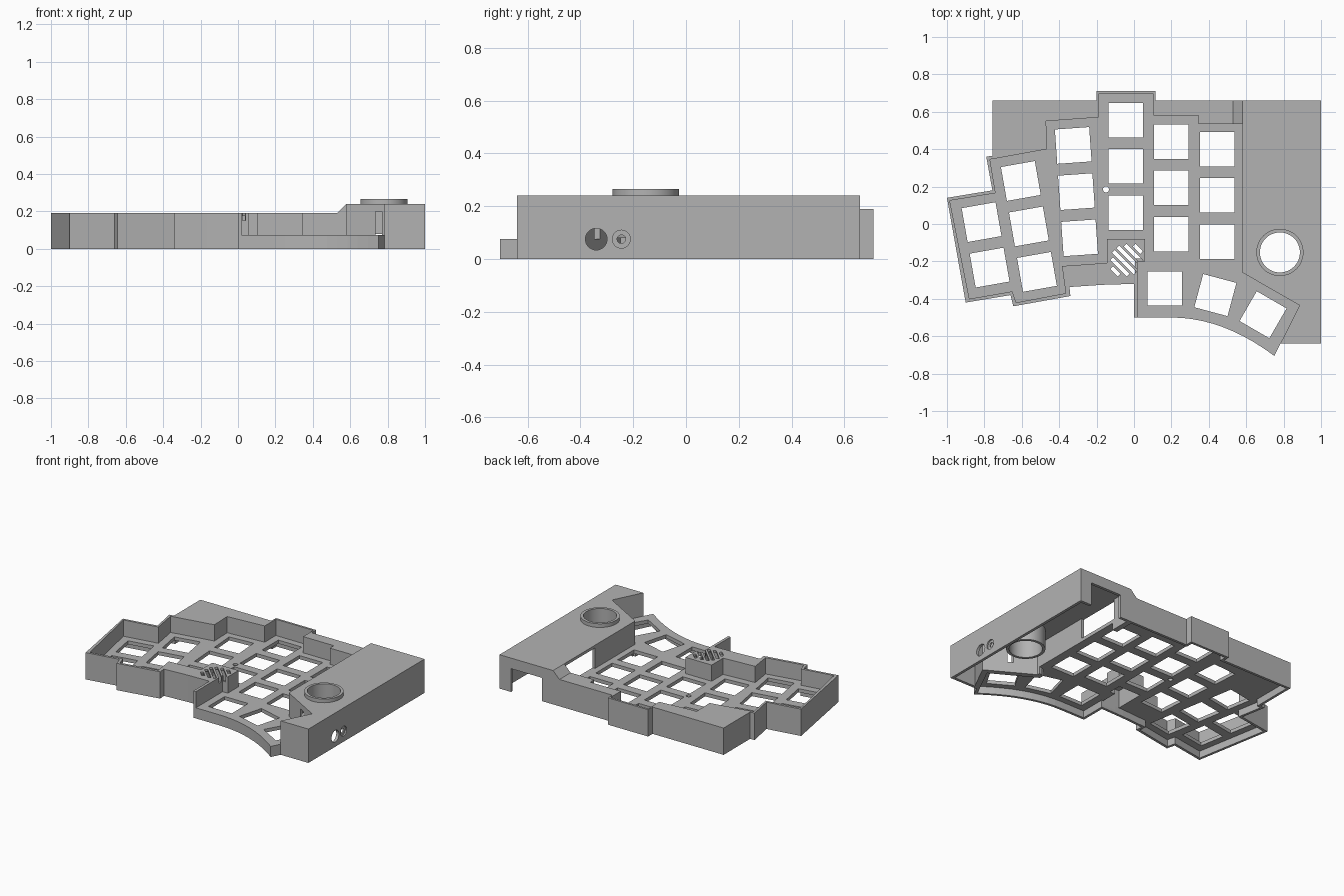
import bpy, bmesh, math
from mathutils import Vector, Matrix

if "Cube" in bpy.data.objects:
    bpy.data.objects.remove(bpy.data.objects["Cube"], do_unlink=True)

grey = bpy.data.materials.new("printed_grey")
grey.use_nodes = True
grey.diffuse_color = (0.45, 0.45, 0.45, 1)
grey.node_tree.nodes["Principled BSDF"].inputs["Base Color"].default_value = grey.diffuse_color


def make(name, bm):
    bmesh.ops.recalc_face_normals(bm, faces=bm.faces)
    mesh = bpy.data.meshes.new(name)
    bm.to_mesh(mesh)
    bm.free()
    mesh.materials.append(grey)
    obj = bpy.data.objects.new(name, mesh)
    bpy.context.scene.collection.objects.link(obj)
    return obj


def prism(name, points, low, high):
    bm = bmesh.new()
    face = bm.faces.new([bm.verts.new((x, y, low)) for x, y in points])
    new = bmesh.ops.extrude_face_region(bm, geom=[face])["geom"]
    bmesh.ops.translate(bm, vec=(0, 0, high - low),
                        verts=[v for v in new if isinstance(v, bmesh.types.BMVert)])
    return make(name, bm)


def box(name, x, y, z):
    return prism(name, [(x[0], y[0]), (x[1], y[0]), (x[1], y[1]), (x[0], y[1])], *z)


def tilted(name, center, size, angle, z):
    rot = Matrix.Rotation(math.radians(angle), 2)
    w, h = size[0] / 2, size[1] / 2
    pts = [Vector(center) + rot @ Vector(c) for c in ((-w, -h), (w, -h), (w, h), (-w, h))]
    return prism(name, pts, *z)


def circle(center, r, n=48):
    return [(center[0] + r * math.cos(math.tau * i / n),
             center[1] + r * math.sin(math.tau * i / n)) for i in range(n)]


def inset(points, d):
    """Mitred inward offset of a clockwise outline."""
    pts = [Vector(p) for p in points]
    out = []
    for i, p in enumerate(pts):
        a = (p - pts[i - 1]).normalized()
        b = (pts[(i + 1) % len(pts)] - p).normalized()
        na, nb = Vector((a.y, -a.x)), Vector((b.y, -b.x))
        out.append(p + (na + nb) * d / (1 + na.dot(nb)))
    return out


def cut(obj, *cutters):
    for c in cutters:
        c.hide_render = True
        mod = obj.modifiers.new("cut", "BOOLEAN")
        mod.operation, mod.solver, mod.object = "DIFFERENCE", "EXACT", c
        bpy.context.view_layer.objects.active = obj
        bpy.ops.object.modifier_apply(modifier=mod.name)
        bpy.data.objects.remove(c, do_unlink=True)


# Key case: full outline, with the thumb area's curved front edge
curve = [(0.75 - 0.55 * t / 10, -0.5 - 0.205 * (1 - t / 10) ** 2) for t in range(11)]
outline = [(-1, .14), (-.757, .18), (-.79, .36), (-.757, .365), (-.757, .66),
           (-.2, .66), (-.2, .71), (.115, .71), (.115, .66), (.58, .66),
           (.58, -.26), (.885, -.435)] + curve + [
           (0, -.5), (0, -.32), (-.165, -.325), (-.345, -.337), (-.34, -.385),
           (-.645, -.44), (-.66, -.38), (-.9, -.42)]
case = prism("key_case", outline, 0, 0.19)

# Sunken well above the key plate, leaving the stepped rim
well = [(-.985, .125), (-.74, .165), (-.77, .345), (-.465, .4), (-.47, .55),
        (-.19, .57), (-.19, .695), (.105, .695), (.105, .58), (.345, .58),
        (.345, .535), (1, .535), (1, -.8), (.02, -.8), (.02, -.2), (.06, -.2),
        (.06, -.08), (-.145, -.08), (-.145, -.208), (-.385, -.225),
        (-.365, -.37), (-.63, -.42), (-.65, -.36), (-.88, -.4)]
cut(case, prism("well_cutter", well, 0.075, 0.4),
    prism("underside_cutter", inset(outline, 0.018), -0.1, 0.05),
    box("passage_cutter", (.5, .65), (-.24, .5), (-.1, .05)))

# Vented sensor housing, hollow from below
housing = [(-.13, -.095), (.045, -.095), (.045, -.185), (.005, -.185),
           (.005, -.305), (-.13, -.305)]
cut(case, prism("housing_cutter", housing, 0.02, 0.175))
for i in range(6):
    d = (i - 2.5) * 0.034
    off = d / math.sqrt(2)
    length = min(0.165, 2 * (0.113 - abs(d)))
    cut(case, tilted("slot_cutter", (-.04 + off, -.193 + off), (length, .02), -45, (.15, .25)))

# Key openings: x, y, tilt
keys = [(x, top - row * 0.247, 0) for x, top in ((-.045, .555), (.2, .44), (.445, .4))
        for row in range(3)]
keys += [(-.325 + r * .017, .42 - r * .247, 4) for r in range(3)]
keys += [(-.605 + r * .043, .23 - r * .243, 10) for r in range(3)]
keys += [(-.815 + r * .043, .01 - r * .243, 10) for r in range(2)]
keys += [(.165, -.345, 0), (.435, -.38, -15), (.69, -.485, -30)]
for x, y, tilt in keys:
    cut(case, tilted("key_cutter", (x, y), (.184, .184), tilt, (-.05, .15)))
cut(case, prism("screw_cutter", circle((-.15, .185), .016, 20), -.05, .15))

# Raised electronics housing on the side
side = [(.58, .66), (1, .66), (1, -.64), (.782, -.64), (.885, -.435), (.58, -.26)]
housing_box = prism("side_housing", side, 0, 0.24)
knob = (.78, -.152)
cut(housing_box,
    prism("hollow_cutter", inset(side, .02), -.1, .22),
    box("back_port_cutter", (.665, .91), (.6, .7), (-.1, .165)),
    box("inner_window_cutter", (.55, .61), (.19, .515), (.075, .22)),
    box("inner_passage_cutter", (.55, .61), (-.23, .5), (-.1, .05)),
    box("front_notch_cutter", (.735, .77), (-.45, -.3), (.075, .2)),
    prism("knob_cutter", circle(knob, .11), .1, .3))


def side_hole(y, r, x0, x1):
    c = prism("side_hole_cutter", circle((0, 0), r, 32), x0, x1)
    c.data.transform(Matrix.Translation((0, y, .075)) @ Matrix.Rotation(math.pi / 2, 4, "Y"))
    return c


cut(housing_box, side_hole(-.34, .041, .95, 1.1), side_hole(-.245, .034, .99, 1.1),
    side_hole(-.245, .016, .95, 1.1))

# Round collar through the roof
collar = prism("round_collar", circle(knob, .126), .08, .266)
cut(collar, prism("bore_cutter", circle(knob, .107), 0, .4))
bpy.ops.object.select_all(action="DESELECT")
collar.select_set(True)
bpy.context.view_layer.objects.active = collar
bpy.ops.object.shade_smooth_by_angle()

# Sloped step between the two roof heights
ramp = prism("roof_ramp", [(.53, .19), (.58, .19), (.58, .24)], -.66, -.535)
ramp.data.transform(Matrix.Rotation(math.pi / 2, 4, "X"))
